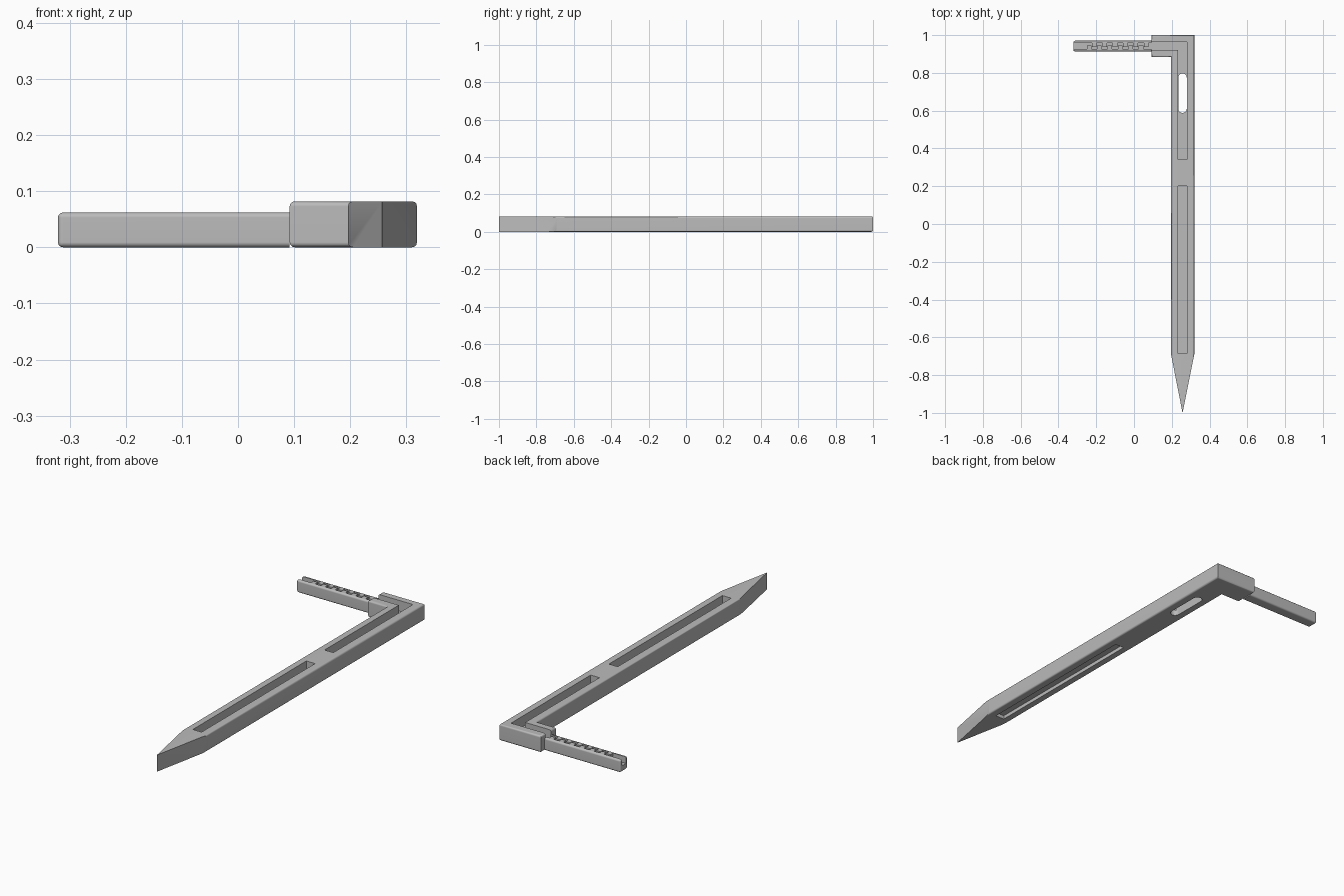
import bpy, bmesh, math

cube = bpy.data.objects.get("Cube")
if cube:
    bpy.data.objects.remove(cube, do_unlink=True)

GREY = (0.5, 0.5, 0.5, 1)
mat = bpy.data.materials.new("plain grey")
mat.use_nodes = True
mat.diffuse_color = GREY
mat.node_tree.nodes["Principled BSDF"].inputs["Base Color"].default_value = GREY


def prism(name, outline, z0, z1, rounded=None, radius=0.009):
    """Extrude a flat outline; round the edges picked by a rule."""
    bm = bmesh.new()
    face = bm.faces.new([bm.verts.new((x, y, z0)) for x, y in outline])
    ext = bmesh.ops.extrude_face_region(bm, geom=[face])
    for v in ext["geom"]:
        if isinstance(v, bmesh.types.BMVert):
            v.co.z = z1
    bmesh.ops.recalc_face_normals(bm, faces=bm.faces)
    if rounded:
        edges = [e for e in bm.edges if rounded(e.verts[0].co, e.verts[1].co)]
        bmesh.ops.bevel(bm, geom=edges, offset=radius, segments=3,
                        profile=0.5, affect='EDGES')
    mesh = bpy.data.meshes.new(name)
    bm.to_mesh(mesh)
    bm.free()
    obj = bpy.data.objects.new(name, mesh)
    bpy.context.collection.objects.link(obj)
    return obj


def rect(x0, x1, y0, y1):
    return [(x0, y0), (x1, y0), (x1, y1), (x0, y1)]


def carve(target, cutters):
    """Subtract the cutters, bake the result and remove them."""
    for c in cutters:
        c.hide_render = True
        m = target.modifiers.new("cut", 'BOOLEAN')
        m.operation, m.solver, m.object = 'DIFFERENCE', 'EXACT', c
    bpy.context.view_layer.update()
    dg = bpy.context.evaluated_depsgraph_get()
    mesh = bpy.data.meshes.new_from_object(target.evaluated_get(dg))
    target.modifiers.clear()
    target.data = mesh
    for c in cutters:
        bpy.data.objects.remove(c, do_unlink=True)


def finish(obj):
    obj.data.materials.clear()
    obj.data.materials.append(mat)
    bpy.ops.object.select_all(action='DESELECT')
    obj.select_set(True)
    bpy.context.view_layer.objects.active = obj
    bpy.ops.object.shade_smooth_by_angle(angle=math.radians(40))
    m = obj.modifiers.new("even shading", 'WEIGHTED_NORMAL')
    m.keep_sharp = True


# Main dimensions
LEFT, RIGHT, MID = 0.196, 0.319, 0.257
SHOULDER, TOP = -0.69, 0.082
HEAD_X, HEAD_Y = 0.092, 0.883
GX0, GX1 = 0.233, 0.281          # groove sides
GY0, GY1 = 0.921, 0.963          # groove sides in the head
FLOOR = 0.03

# Stake with pointed tip and bent head
stake = prism("stake", [(MID, -1), (RIGHT, SHOULDER), (RIGHT, 1), (HEAD_X, 1),
                        (HEAD_X, HEAD_Y), (LEFT, HEAD_Y), (LEFT, SHOULDER)],
              0, TOP,
              lambda a, b: a.z == b.z and min(a.y, b.y) > SHOULDER - 0.01)

# Bent groove, long pocket, underside recess and rounded through slot
bent = prism("bent_groove", [(GX0, 0.342), (GX1, 0.342), (GX1, GY1),
                             (HEAD_X - 0.05, GY1), (HEAD_X - 0.05, GY0),
                             (GX0, GY0)], FLOOR, 0.2)
pocket = prism("pocket", rect(GX0, GX1, -0.685, 0.2), FLOOR + 0.01, 0.2)
recess = prism("recess", rect(GX0, GX1, -0.685, 0.2), -0.1, 0.018)
r = 0.0225
slot_outline = []
for cy, start in ((0.797 - r, 0), (0.588 + r, math.pi)):
    for i in range(9):
        a = start + math.pi * i / 8
        slot_outline.append((MID + r * math.cos(a), cy + r * math.sin(a)))
slot = prism("slot", slot_outline, -0.1, FLOOR + 0.02)
carve(stake, [bent, pocket, recess, slot])
finish(stake)

# Thin side arm, rounded everywhere but at the joint
ARM_X, ARM_Y, ARM_W, ARM_TOP = -0.321, 0.942, 0.0285, 0.062
arm = prism("arm", rect(ARM_X, HEAD_X, ARM_Y - ARM_W, ARM_Y + ARM_W), 0, ARM_TOP,
            lambda a, b: min(a.x, b.x) < HEAD_X - 0.01)

# Winding channel: teeth reach in from alternate sides
HALF, PITCH, TOOTH, REACH, TEETH = 0.016, 0.055, 0.024, 0.02, 6


def toothed_side(first, side):
    y = ARM_Y + side * HALF
    pts = [(ARM_X - 0.05, y)]
    for i in range(TEETH):
        x = first + i * PITCH
        inner = y - side * REACH
        pts += [(x, y), (x, inner), (x + TOOTH, inner), (x + TOOTH, y)]
    return pts + [(HEAD_X + 0.05, y)]


south = toothed_side(-0.25, -1)
north = toothed_side(-0.25 + PITCH / 2, 1)
channel = prism("channel", south + north[::-1], FLOOR, 0.2)
carve(arm, [channel])
finish(arm)
